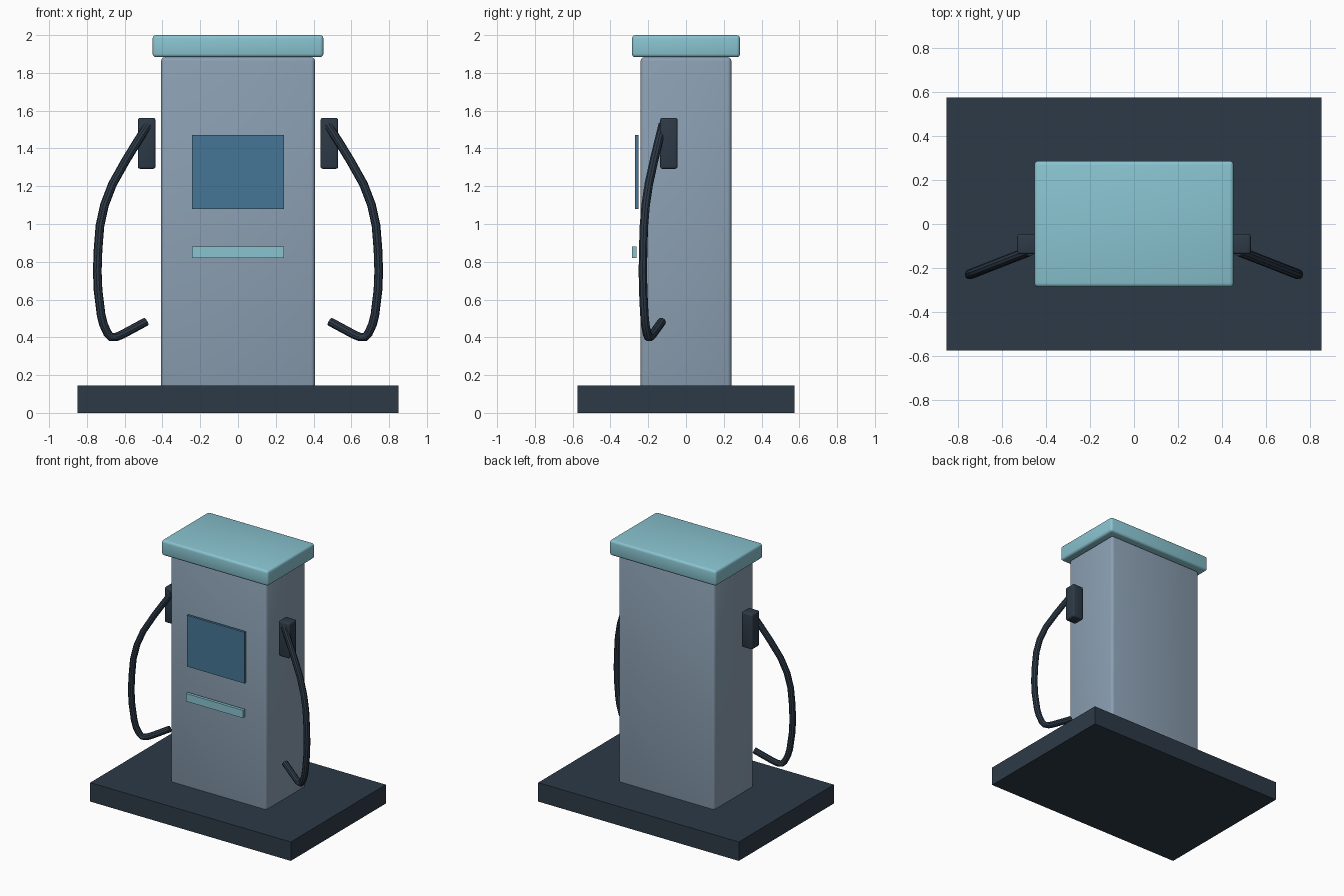
import bpy

if "Cube" in bpy.data.objects:
    bpy.data.objects.remove(bpy.data.objects["Cube"])


def material(name, rgb):
    m = bpy.data.materials.new(name)
    m.diffuse_color = (*rgb, 1)
    m.use_nodes = True
    m.node_tree.nodes["Principled BSDF"].inputs["Base Color"].default_value = m.diffuse_color
    return m


DARK = material("dark_slate", (0.026, 0.042, 0.063))
STEEL = material("steel", (0.26, 0.35, 0.45))
AQUA = material("aqua", (0.25, 0.55, 0.63))
GLASS = material("glass", (0.061, 0.18, 0.305))


def box(name, x, y, z, mat, bevel=0):
    """Box from (min, max) ranges, with optional rounded edges."""
    lo, hi = zip(x, y, z)
    centre = [(a + b) / 2 for a, b in zip(lo, hi)]
    bpy.ops.mesh.primitive_cube_add(size=1, location=centre)
    ob = bpy.context.object
    ob.name = name
    ob.scale = [b - a for a, b in zip(lo, hi)]
    bpy.ops.object.transform_apply(location=False, rotation=False, scale=True)
    ob.data.materials.append(mat)
    if bevel:
        mod = ob.modifiers.new("Bevel", "BEVEL")
        mod.width = bevel
        mod.segments = 3
        bpy.ops.object.modifier_apply(modifier=mod.name)
        bpy.ops.object.shade_smooth_by_angle()
    return ob


# Plinth, cabinet and cap
box("base", (-0.85, 0.85), (-0.575, 0.575), (0, 0.145), DARK)
box("cabinet", (-0.407, 0.407), (-0.24, 0.24), (0.125, 1.883), STEEL, 0.02)
box("cap", (-0.452, 0.452), (-0.286, 0.286), (1.883, 2.0), AQUA, 0.018)

# Front panel details
box("screen", (-0.243, 0.243), (-0.27, -0.252), (1.08, 1.472), GLASS)
box("trim_strip", (-0.243, 0.243), (-0.285, -0.262), (0.82, 0.88), AQUA)

# Hose path as (x, z); it leans forward as it swings outward
PATH = [(0.475, 1.526), (0.533, 1.436), (0.596, 1.333), (0.665, 1.21),
        (0.707, 1.10), (0.731, 0.99), (0.741, 0.864), (0.745, 0.75),
        (0.741, 0.65), (0.725, 0.52), (0.712, 0.468), (0.69, 0.42),
        (0.672, 0.402), (0.645, 0.402), (0.615, 0.414), (0.487, 0.483)]

for side, s in (("left", -1), ("right", 1)):
    # Nozzle holster
    box(f"{side}_holster", sorted((s * 0.437, s * 0.53)), (-0.137, -0.045),
        (1.292, 1.562), DARK, 0.012)
    # Hose
    cu = bpy.data.curves.new(f"{side}_hose", "CURVE")
    cu.dimensions = "3D"
    cu.bevel_depth = 0.023
    cu.bevel_resolution = 3
    cu.use_fill_caps = True
    sp = cu.splines.new("POLY")
    sp.points.add(len(PATH) - 1)
    for p, (x, z) in zip(sp.points, PATH):
        p.co = (s * x, -0.127 - 0.39 * (x - 0.485), z, 1)
    cu.materials.append(DARK)
    hose = bpy.data.objects.new(f"{side}_hose", cu)
    bpy.context.collection.objects.link(hose)
    bpy.ops.object.select_all(action="DESELECT")
    hose.select_set(True)
    bpy.context.view_layer.objects.active = hose
    bpy.ops.object.convert(target="MESH")
    bpy.ops.object.shade_smooth_by_angle()
